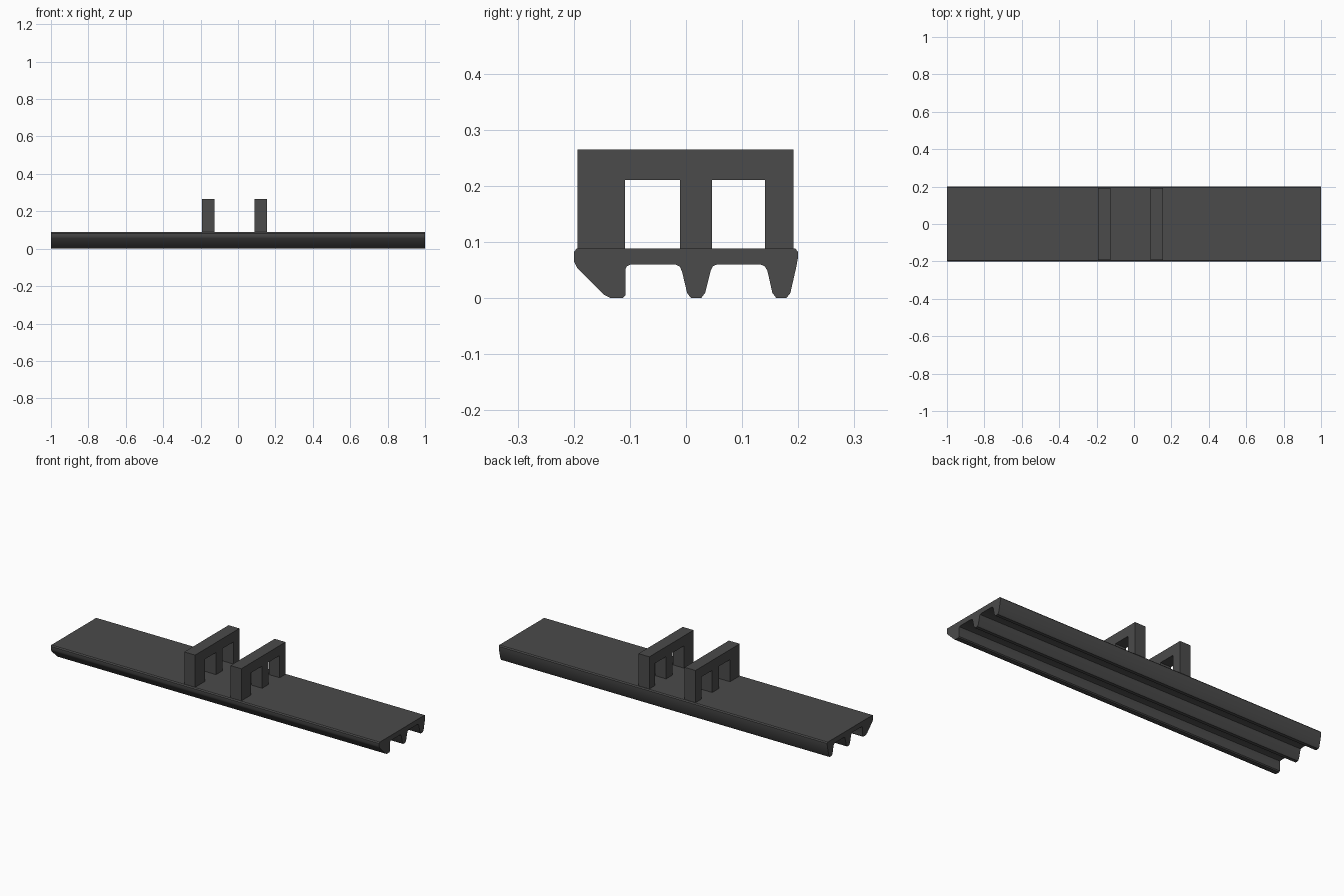
import bpy
import bmesh

if "Cube" in bpy.data.objects:
    bpy.data.objects.remove(bpy.data.objects["Cube"])

grey = bpy.data.materials.new("dark_grey")
grey.diffuse_color = (0.07, 0.07, 0.07, 1)
grey.use_nodes = True
grey.node_tree.nodes["Principled BSDF"].inputs["Base Color"].default_value = grey.diffuse_color


def extrude_profile(name, profile, x0, x1):
    """Extrude a (y, z) outline along x."""
    bm = bmesh.new()
    face = bm.faces.new([bm.verts.new((x0, y, z)) for y, z in profile])
    ext = bmesh.ops.extrude_face_region(bm, geom=[face])
    moved = [v for v in ext["geom"] if isinstance(v, bmesh.types.BMVert)]
    bmesh.ops.translate(bm, verts=moved, vec=(x1 - x0, 0, 0))
    bmesh.ops.recalc_face_normals(bm, faces=bm.faces)
    mesh = bpy.data.meshes.new(name)
    bm.to_mesh(mesh)
    bm.free()
    mesh.materials.append(grey)
    ob = bpy.data.objects.new(name, mesh)
    bpy.context.collection.objects.link(ob)
    bpy.ops.object.select_all(action='DESELECT')
    ob.select_set(True)
    bpy.context.view_layer.objects.active = ob
    bpy.ops.object.shade_smooth_by_angle(angle=0.6)
    return ob


# Long rail: flat top, three tapered ribs underneath
rail = [
    (-0.195, 0.088), (-0.200, 0.082), (-0.200, 0.066), (-0.194, 0.054),
    (-0.146, 0.006), (-0.134, 0.0), (-0.113, 0.0), (-0.108, 0.005),
    (-0.108, 0.051), (-0.105, 0.057), (-0.098, 0.060),
    (-0.019, 0.060), (-0.011, 0.056), (-0.007, 0.047),
    (0.002, 0.009), (0.009, 0.0), (0.027, 0.0), (0.034, 0.009),
    (0.044, 0.049), (0.048, 0.057), (0.056, 0.060),
    (0.132, 0.060), (0.140, 0.057), (0.145, 0.049),
    (0.154, 0.009), (0.161, 0.0), (0.179, 0.0), (0.186, 0.009),
    (0.196, 0.053), (0.200, 0.074), (0.200, 0.082), (0.195, 0.088),
]
extrude_profile("rail", rail, -1.0, 1.0)

# Two upright brackets with three legs each
base, sill, top = 0.08, 0.21, 0.265
legs = [(-0.193, -0.109), (-0.011, 0.046), (0.141, 0.192)]
bracket = [(legs[-1][1], top), (legs[0][0], top)]
for i, (a, b) in enumerate(legs):
    if i > 0:
        bracket.append((a, sill))
    bracket += [(a, base), (b, base)]
    if i < len(legs) - 1:
        bracket.append((b, sill))
for name, x in (("left_bracket", -0.159), ("right_bracket", 0.122)):
    extrude_profile(name, bracket, x - 0.033, x + 0.033)
